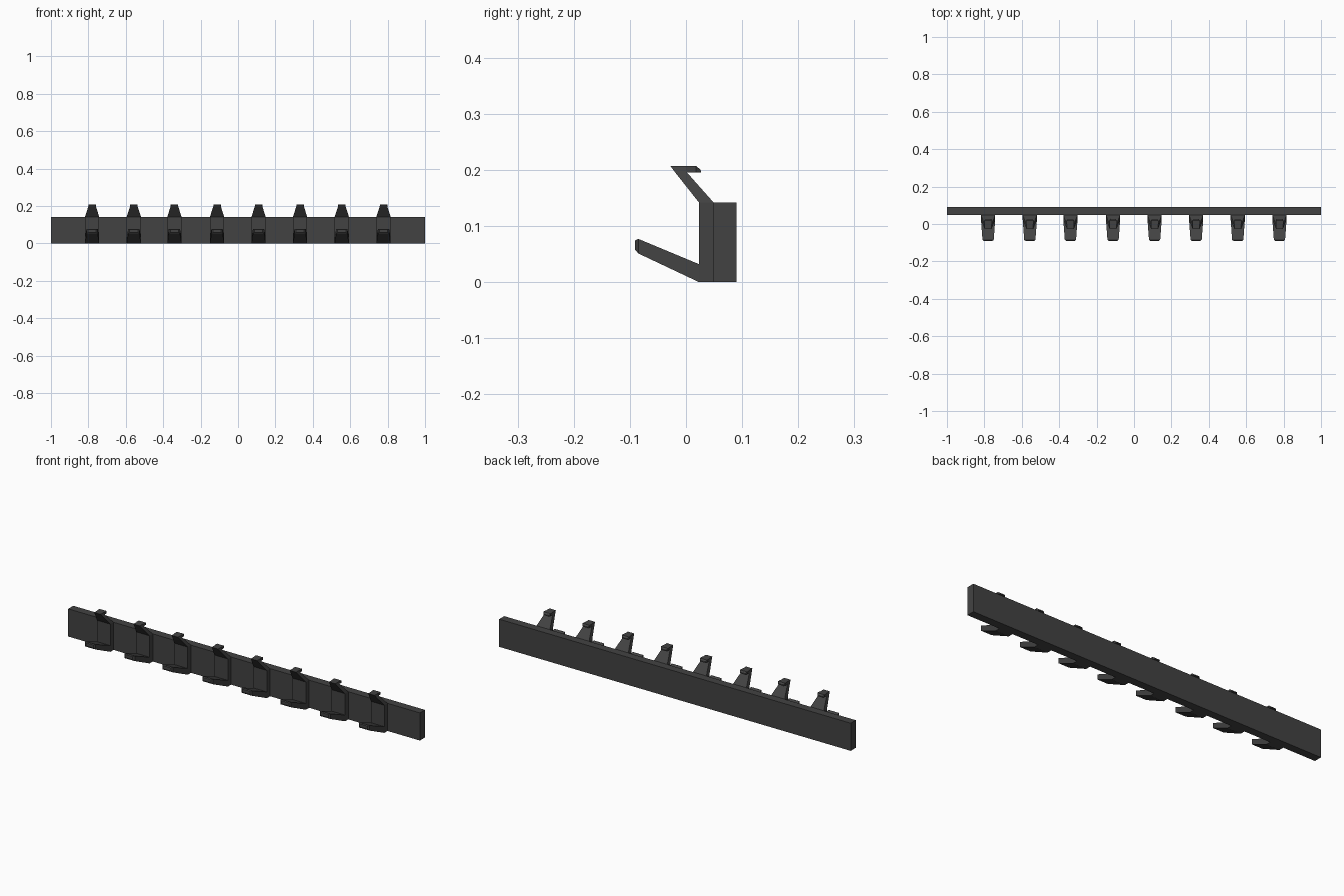
import bpy, bmesh

if "Cube" in bpy.data.objects:
    bpy.data.objects.remove(bpy.data.objects["Cube"])

dark = bpy.data.materials.new("dark_grey")
dark.diffuse_color = (0.055, 0.055, 0.055, 1)
dark.use_nodes = True
dark.node_tree.nodes["Principled BSDF"].inputs["Base Color"].default_value = dark.diffuse_color


def loft(bm, sections):
    """Skin four-sided sections; each is (half_width, (y, z), (y, z))."""
    rings = []
    for w, a, b in sections:
        rings.append([bm.verts.new(p) for p in
                      ((-w, *a), (w, *a), (w, *b), (-w, *b))])
    for r, s in zip(rings, rings[1:]):
        for i in range(4):
            j = (i + 1) % 4
            bm.faces.new((r[i], r[j], s[j], s[i]))
    bm.faces.new(rings[0][::-1])
    bm.faces.new(rings[-1])


def make_mesh(name, parts):
    bm = bmesh.new()
    for sections in parts:
        loft(bm, sections)
    bmesh.ops.recalc_face_normals(bm, faces=bm.faces)
    me = bpy.data.meshes.new(name)
    bm.to_mesh(me)
    bm.free()
    me.materials.append(dark)
    return me


def place(name, me, x=0):
    ob = bpy.data.objects.new(name, me)
    ob.location.x = x
    bpy.context.collection.objects.link(ob)


# Long wall rail
rail = make_mesh("rail", [[(1, (0.049, 0), (0.09, 0)),
                           (1, (0.049, 0.142), (0.09, 0.142))]])
place("rail", rail)

# Hook: back plate running into the tapered upper prong, with a turned-back lip
upper = [(0.038, (0.023, 0), (0.049, 0)),
         (0.038, (0.023, 0.142), (0.049, 0.142)),
         (0.021, (-0.019, 0.195), (0.002, 0.195)),
         (0.018, (-0.028, 0.207), (0.002, 0.207))]
lip = [(0.020, (0.000, 0.195), (0.000, 0.207)),
       (0.020, (0.018, 0.195), (0.018, 0.207)),
       (0.014, (0.027, 0.195), (0.026, 0.200))]
# Lower prong with a chamfered tip
lower = [(0.038, (0.023, 0), (0.023, 0.032)),
         (0.030, (-0.085, 0.051), (-0.085, 0.077)),
         (0.022, (-0.091, 0.058), (-0.091, 0.074))]
hook = make_mesh("hook", [upper, lip, lower])

for i, x in enumerate((-0.78, -0.557, -0.34, -0.112, 0.11, 0.332, 0.555, 0.778)):
    place(f"hook_{i + 1}", hook, x)
